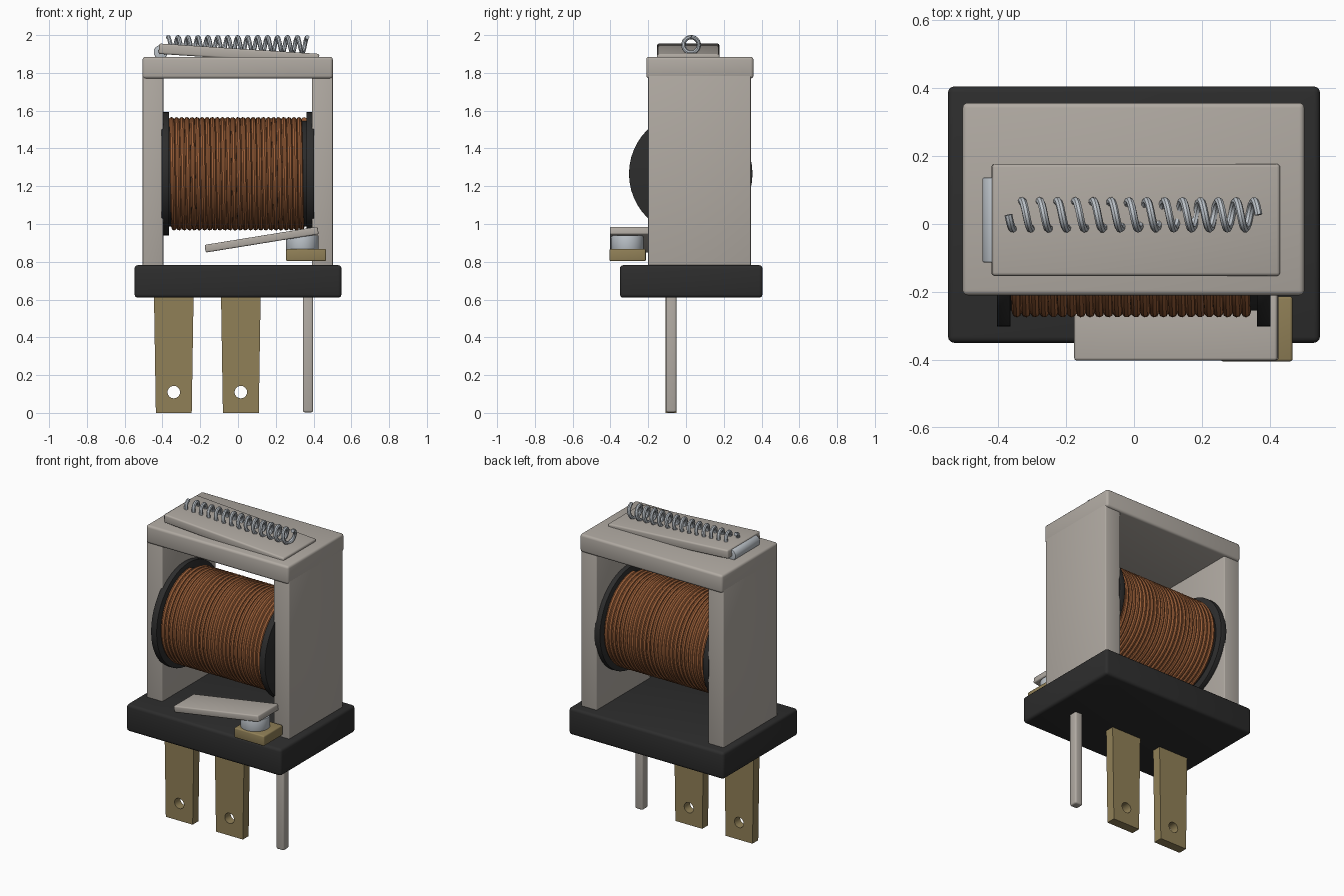
import bpy, bmesh, math
from mathutils import Matrix, Vector

if "Cube" in bpy.data.objects:
    bpy.data.objects.remove(bpy.data.objects["Cube"])


def material(name, rgb):
    m = bpy.data.materials.new(name)
    m.diffuse_color = (*rgb, 1)
    m.use_nodes = True
    m.node_tree.nodes["Principled BSDF"].inputs["Base Color"].default_value = m.diffuse_color
    return m


GREY = material("frame grey", (0.44, 0.405, 0.365))
BLACK = material("black plastic", (0.026, 0.026, 0.026))
BRASS = material("brass", (0.28, 0.215, 0.095))
COPPER = material("copper wire", (0.33, 0.115, 0.04))
STEEL = material("bright steel", (0.50, 0.54, 0.58))


def finish(obj, mat):
    """Colour an object and smooth it, keeping its hard edges."""
    obj.data.materials.clear()
    obj.data.materials.append(mat)
    bpy.ops.object.select_all(action='DESELECT')
    obj.select_set(True)
    bpy.context.view_layer.objects.active = obj
    if obj.type == 'CURVE':
        bpy.ops.object.convert(target='MESH')
    bpy.ops.object.shade_smooth_by_angle(angle=math.radians(40))
    return bpy.context.view_layer.objects.active


def add(name, data):
    obj = bpy.data.objects.new(name, data)
    bpy.context.collection.objects.link(obj)
    return obj


def box(name, x, y, z, mat, bevel=0.01, tilt=0.0):
    """Bevelled box from (min, max) ranges, tilted about its own y axis."""
    bm = bmesh.new()
    bmesh.ops.create_cube(bm, size=1)
    bm.transform(Matrix.Diagonal((x[1] - x[0], y[1] - y[0], z[1] - z[0], 1)))
    bmesh.ops.bevel(bm, geom=bm.edges[:], offset=bevel, segments=3,
                    profile=0.5, affect='EDGES')
    me = bpy.data.meshes.new(name)
    bm.to_mesh(me)
    bm.free()
    obj = add(name, me)
    obj.location = Vector((sum(x), sum(y), sum(z))) / 2
    obj.rotation_euler.y = math.radians(tilt)
    return finish(obj, mat)


def cylinder(name, centre, radius, length, axis, mat, bevel=0.004, sides=48):
    """Cylinder along the named axis with softened rims."""
    bm = bmesh.new()
    bmesh.ops.create_cone(bm, cap_ends=True, segments=sides,
                          radius1=radius, radius2=radius, depth=length)
    rims = [e for e in bm.edges if abs(e.verts[0].co.z - e.verts[1].co.z) < 1e-5]
    bmesh.ops.bevel(bm, geom=rims, offset=bevel, segments=2,
                    profile=0.5, affect='EDGES')
    turn = {'X': (math.pi / 2, 'Y'), 'Y': (math.pi / 2, 'X'), 'Z': (0, 'Z')}[axis]
    bm.transform(Matrix.Rotation(turn[0], 4, turn[1]))
    me = bpy.data.meshes.new(name)
    bm.to_mesh(me)
    bm.free()
    obj = add(name, me)
    obj.location = centre
    return finish(obj, mat)


def helix(name, x0, x1, y, z, radius, wire, turns, steps, mat):
    """Round wire wound about an axis parallel to x."""
    cu = bpy.data.curves.new(name, 'CURVE')
    cu.dimensions = '3D'
    cu.bevel_depth = wire
    cu.bevel_resolution = 2
    cu.use_fill_caps = True
    n = turns * steps
    sp = cu.splines.new('POLY')
    sp.points.add(n)
    for i, p in enumerate(sp.points):
        a = 2 * math.pi * i / steps
        p.co = (x0 + (x1 - x0) * i / n, y - radius * math.sin(a),
                z + radius * math.cos(a), 1)
    return finish(add(name, cu), mat)


def blade(name, x, y):
    """Tapered terminal with a round hole, as a filled extruded outline."""
    cu = bpy.data.curves.new(name, 'CURVE')
    cu.dimensions = '2D'
    cu.fill_mode = 'BOTH'
    cu.extrude = 0.029
    outline = [(-0.095, 0), (0.095, 0), (0.105, 0.63), (-0.105, 0.63)]
    hole = [(0.033 * math.cos(k * math.pi / 12), 0.11 + 0.033 * math.sin(k * math.pi / 12))
            for k in range(24)]
    for pts in (outline, hole):
        sp = cu.splines.new('POLY')
        sp.points.add(len(pts) - 1)
        for p, (u, v) in zip(sp.points, pts):
            p.co = (u, v, 0, 1)
        sp.use_cyclic_u = True
    obj = add(name, cu)
    obj.location = (x, y, 0)
    obj.rotation_euler.x = math.pi / 2
    return finish(obj, BRASS)


# Base and its terminals
box("base", (-0.548, 0.548), (-0.35, 0.405), (0.61, 0.782), BLACK, 0.018)
blade("left_terminal", -0.34, -0.079)
blade("middle_terminal", 0.015, -0.079)
box("pin", (0.343, 0.398), (-0.107, -0.051), (0.003, 0.63), GREY, 0.01)

# Frame
box("left_post", (-0.505, -0.395), (-0.2, 0.343), (0.77, 1.79), GREY, 0.006)
box("right_post", (0.392, 0.502), (-0.2, 0.343), (0.77, 1.79), GREY, 0.006)
box("frame_top", (-0.505, 0.502), (-0.21, 0.357), (1.77, 1.885), GREY, 0.015)

# Coil on its bobbin
CY, CZ = 0.025, 1.266
cylinder("bobbin_core", (0, CY, CZ), 0.28, 0.74, 'X', BLACK)
for side, x in (("left", -0.384), ("right", 0.382)):
    cylinder(side + "_flange", (x, CY, CZ), 0.327, 0.04, 'X', BLACK, 0.002)
helix("coil_winding", -0.352, 0.35, CY, CZ, 0.286, 0.0142, 26, 48, COPPER)

# Armature, hinge and return spring
box("armature", (-0.42, 0.43), (-0.153, 0.177), (1.873, 1.928), GREY, 0.01, 3.7)
cylinder("hinge", (-0.409, 0.012, 1.91), 0.037, 0.25, 'Y', STEEL)
helix("return_spring", -0.37, 0.367, 0.027, 1.948, 0.041, 0.0115, 14, 24, STEEL)

# Contact set
box("contact_arm", (-0.178, 0.428), (-0.402, -0.195), (0.897, 0.938), GREY, 0.008, -9.2)
cylinder("contact_button", (0.34, -0.31, 0.9), 0.086, 0.08, 'Z', STEEL)
box("contact_block", (0.255, 0.467), (-0.405, -0.213), (0.803, 0.868), BRASS, 0.008)
